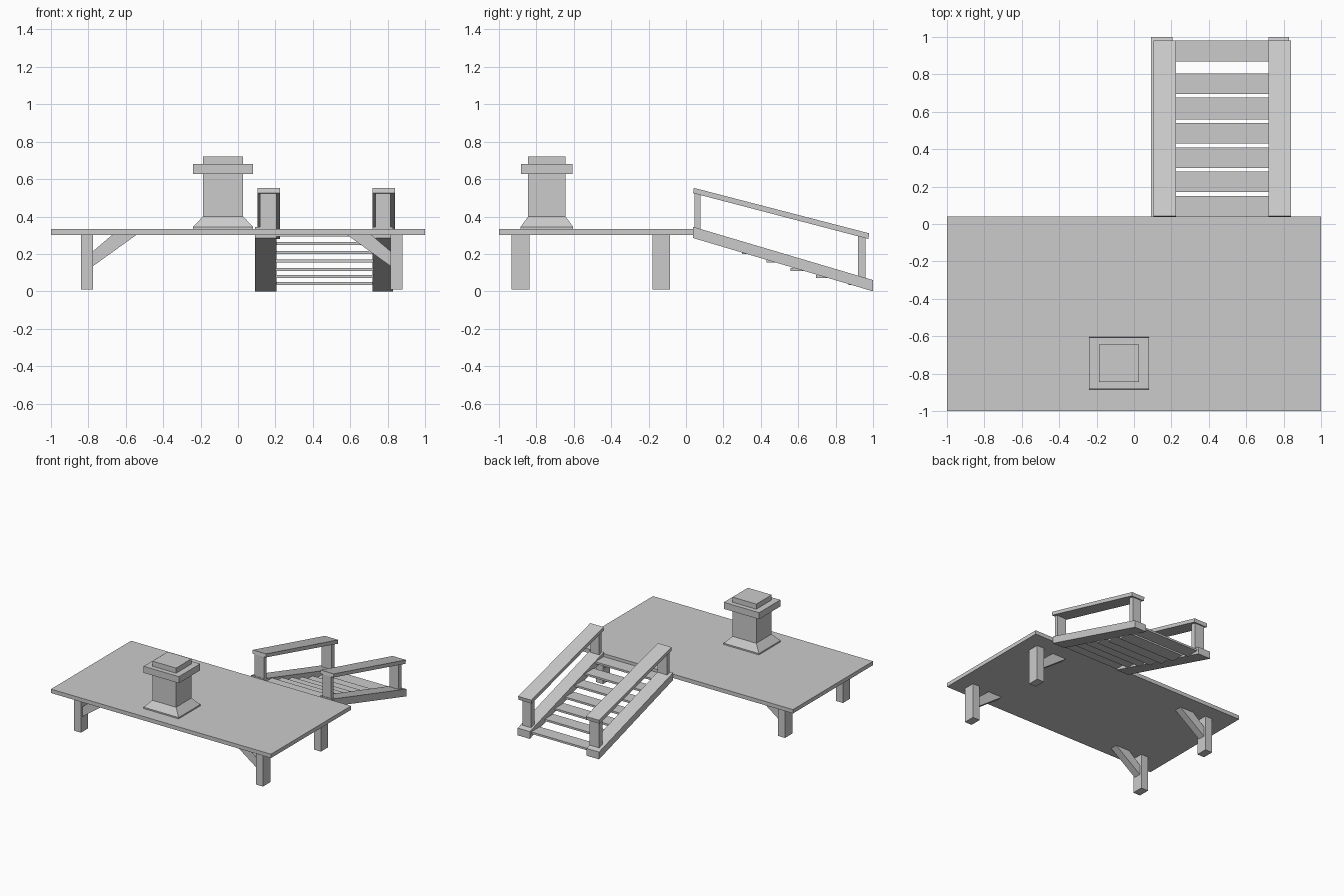
import bpy, bmesh

if "Cube" in bpy.data.objects:
    bpy.data.objects.remove(bpy.data.objects["Cube"])


def make(name, verts, faces):
    mesh = bpy.data.meshes.new(name)
    mesh.from_pydata(verts, [], faces)
    bm = bmesh.new()
    bm.from_mesh(mesh)
    bmesh.ops.recalc_face_normals(bm, faces=bm.faces)
    bm.to_mesh(mesh)
    bm.free()
    ob = bpy.data.objects.new(name, mesh)
    bpy.context.collection.objects.link(ob)
    return ob


def prism(name, profile, axis, lo, hi):
    """Extrude a profile along x (profile is y,z) or y (profile is x,z)."""
    n = len(profile)
    verts = [(t, a, b) if axis == 'x' else (a, t, b)
             for t in (lo, hi) for a, b in profile]
    faces = [tuple(range(n)), tuple(range(n, 2 * n))]
    faces += [(i, (i + 1) % n, n + (i + 1) % n, n + i) for i in range(n)]
    return make(name, verts, faces)


def box(name, x0, x1, y0, y1, z0, z1):
    return prism(name, [(y0, z0), (y1, z0), (y1, z1), (y0, z1)], 'x', x0, x1)


# Deck
box("deck", -1, 1, -1, 0.04, 0.302, 0.334)

# Legs with diagonal braces, mirrored about x = 0.02
brace = [(0.795, 0.135), (0.795, 0.215), (0.69, 0.304), (0.56, 0.304)]
for row, y in (("front", -0.885), ("back", -0.133)):
    for side, s in (("left", -1), ("right", 1)):
        xs = sorted((0.02 + s * 0.795, 0.02 + s * 0.86))
        box(f"{row}_{side}_leg", *xs, y - 0.047, y + 0.047, 0.01, 0.304)
        prism(f"{row}_{side}_brace", [(0.02 + s * x, z) for x, z in brace],
              'y', y - 0.03, y + 0.03)

# Chimney: square rings (half x, half y, z) stacked on a centre
rings = [(0.16, 0.14, 0.333), (0.16, 0.14, 0.345), (0.108, 0.1, 0.40),
         (0.108, 0.1, 0.626), (0.16, 0.138, 0.626), (0.16, 0.138, 0.68),
         (0.108, 0.1, 0.68), (0.108, 0.1, 0.722)]
verts = [(-0.08 + sx * hx, -0.744 + sy * hy, z) for hx, hy, z in rings
         for sx, sy in ((-1, -1), (1, -1), (1, 1), (-1, 1))]
faces = [(0, 1, 2, 3), tuple(range(len(verts) - 4, len(verts)))]
for r in range(len(rings) - 1):
    for i in range(4):
        a, b = 4 * r + i, 4 * r + (i + 1) % 4
        faces.append((a, b, b + 4, a + 4))
make("chimney", verts, faces)

# Stair sides: stringer, posts and handrail
stringer = [(0.038, 0.285), (0.038, 0.345), (1.0, 0.06), (1.0, 0.0)]
rail = [(0.038, 0.525), (0.042, 0.553), (0.98, 0.31), (0.975, 0.28)]
for side, st, po, ra in (
        ("left", (0.09, 0.205), (0.117, 0.205), (0.103, 0.225)),
        ("right", (0.72, 0.83), (0.735, 0.815), (0.72, 0.84))):
    prism(f"{side}_stringer", stringer, 'x', *st)
    prism(f"{side}_handrail", rail, 'x', *ra)
    box(f"{side}_upper_post", *po, 0.045, 0.077, 0.31, 0.525)
    box(f"{side}_lower_post", *po, 0.92, 0.96, 0.05, 0.295)

# Treads (front y, back y, bottom z)
treads = [(0.038, 0.15, 0.293), (0.17, 0.28, 0.247), (0.30, 0.41, 0.2),
          (0.43, 0.54, 0.153), (0.56, 0.675, 0.11), (0.695, 0.805, 0.072),
          (0.87, 0.98, 0.034)]
for i, (y0, y1, z) in enumerate(treads):
    box(f"tread_{i + 1}", 0.2, 0.725, y0, y1, z, z + 0.016)
